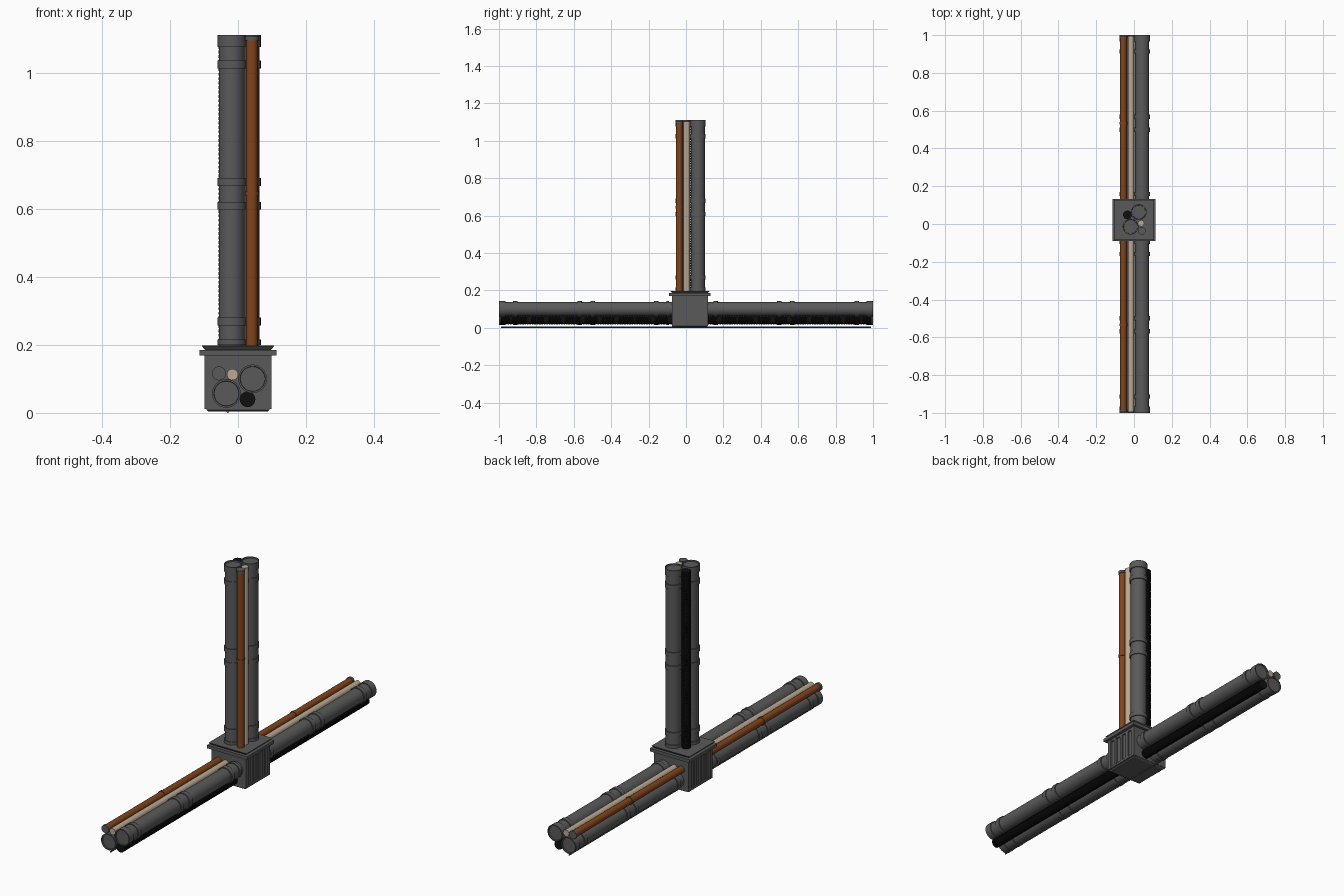
import bpy, bmesh, math

if "Cube" in bpy.data.objects:
    bpy.data.objects.remove(bpy.data.objects["Cube"])

def mat(name, col):
    m = bpy.data.materials.new(name)
    m.diffuse_color = (*col, 1)
    m.use_nodes = True
    m.node_tree.nodes["Principled BSDF"].inputs["Base Color"].default_value = m.diffuse_color
    return m

GREY = mat("dark grey metal", (0.105, 0.102, 0.102))
COPPER = mat("copper brown", (0.22, 0.058, 0.012))
BEIGE = mat("beige plastic", (0.50, 0.40, 0.29))
BLACK = mat("black rubber", (0.005, 0.005, 0.005))

def finish(bm, name, material, smooth=True):
    bmesh.ops.recalc_face_normals(bm, faces=bm.faces)
    me = bpy.data.meshes.new(name)
    bm.to_mesh(me)
    bm.free()
    ob = bpy.data.objects.new(name, me)
    bpy.context.collection.objects.link(ob)
    me.materials.append(material)
    if smooth:
        bpy.ops.object.select_all(action='DESELECT')
        ob.select_set(True)
        bpy.context.view_layer.objects.active = ob
        bpy.ops.object.shade_smooth_by_angle(angle=math.radians(35))
    return ob

def lathe(name, profile, centre, place, material, n=32):
    """Spin (t, r) points about a pipe axis; place maps (u, v, t) to the world."""
    bm = bmesh.new()
    rings = []
    for t, r in profile:
        rings.append([bm.verts.new(place(centre[0] + r * math.cos(2 * math.pi * i / n),
                                         centre[1] + r * math.sin(2 * math.pi * i / n), t))
                      for i in range(n)])
    for a, b in zip(rings, rings[1:]):
        for i in range(n):
            j = (i + 1) % n
            bm.faces.new((a[i], a[j], b[j], b[i]))
    bm.faces.new(rings[0])
    bm.faces.new(rings[-1])
    return finish(bm, name, material)

def banded(length, r, R, bands):
    """Profile of a pipe, with t = 0 at the free end and raised bands."""
    p = [(0.0, R)] if bands[0][0] == 0 else [(0.0, r)]
    for a, b in bands:
        if b > length:
            break
        if a > 0:
            p += [(a, r), (a, R)]
        p += [(b, R), (b, r)]
    return p + [(length, r)]

# cross-section of the bundle (u sideways, v up)
DUCT_A, DUCT_B = (0.043, 0.100), (-0.034, 0.057)
HOSE, CONDUIT, TUBE = (0.028, 0.040), (-0.016, 0.113), (-0.056, 0.116)
BANDS = [(0, 0.035), (0.075, 0.098), (0.42, 0.443), (0.49, 0.513), (0.83, 0.853), (0.895, 0.91)]

def arm(tag, length, place):
    # two large ducts with collars and a recessed end
    for nm, c in (("duct_a", DUCT_A), ("duct_b", DUCT_B)):
        prof = [(0.006, 0.036), (0.0, 0.037)] + banded(length, 0.0375, 0.042, BANDS)
        lathe(f"{tag}_{nm}", prof, c, place, GREY)
    # ribbed hose
    prof, t = [], 0.008
    while t < length:
        prof += [(t, 0.023), (t + 0.006, 0.023), (t + 0.008, 0.0205), (t + 0.011, 0.0205)]
        t += 0.013
    lathe(f"{tag}_ribbed_hose", prof, HOSE, place, BLACK, 20)
    # plain conduit
    lathe(f"{tag}_conduit", [(0.006, 0.0165), (length, 0.0165)], CONDUIT, place, BEIGE, 24)
    # copper tube with middle joint and end flange
    prof = [(0.015, 0.0175), (0.46, 0.0175), (0.46, 0.0205), (0.473, 0.0205),
            (0.473, 0.0175), (length, 0.0175)]
    lathe(f"{tag}_copper_tube", prof, TUBE, place, COPPER, 24)
    lathe(f"{tag}_copper_tube_cap", [(0.004, 0.0205), (0.016, 0.0205)], TUBE, place, GREY, 24)

arm("front_arm", 0.93, lambda u, v, t: (u, -1 + t, v))
arm("back_arm", 0.893, lambda u, v, t: (u, 1 - t, v))
arm("riser", 0.925, lambda u, v, t: (-0.018 + v - DUCT_B[1], -0.014 + u - DUCT_B[0], 1.11 - t))

# thin rod running under the arms
lathe("lower_rod", [(-0.99, 0.0035), (0.99, 0.0035)], (-0.03, 0.0035),
      lambda u, v, t: (u, t, v), GREY, 8)

# junction box
CY = 0.021
def block(name, rings, cx=0.0, cy=CY):
    """Stack of rectangles (z, half x, half y)."""
    bm = bmesh.new()
    loops = [[bm.verts.new((cx + sx * hx, cy + sy * hy, z))
              for sx, sy in ((-1, -1), (1, -1), (1, 1), (-1, 1))] for z, hx, hy in rings]
    for a, b in zip(loops, loops[1:]):
        for i in range(4):
            j = (i + 1) % 4
            bm.faces.new((a[i], a[j], b[j], b[i]))
    bm.faces.new(loops[0])
    bm.faces.new(loops[-1])
    return finish(bm, name, GREY, False)

block("junction_box", [(0.004, 0.088, 0.088), (0.009, 0.092, 0.096), (0.172, 0.092, 0.096)])
block("box_lid", [(0.169, 0.113, 0.111), (0.185, 0.113, 0.111)])
block("box_rim", [(0.184, 0.096, 0.094), (0.197, 0.107, 0.105), (0.198, 0.104, 0.102)])

# upright ribs and frame on both box sides
for side, s in (("left", -1), ("right", 1)):
    for k in range(5):
        w = 0.010 if k in (0, 4) else 0.008
        block(f"{side}_rib_{k}", [(0.012, 0.004, w), (0.169, 0.004, w)],
              s * 0.095, CY - 0.086 + k * 0.043)
    for z0, z1 in ((0.012, 0.024), (0.158, 0.169)):
        block(f"{side}_frame", [(z0, 0.004, 0.095), (z1, 0.004, 0.095)], s * 0.0945)
# plain front and back plates
for side, s in (("front", -1), ("back", 1)):
    block(f"{side}_plate", [(0.012, 0.098, 0.003), (0.169, 0.098, 0.003)], 0, CY + s * 0.094)
